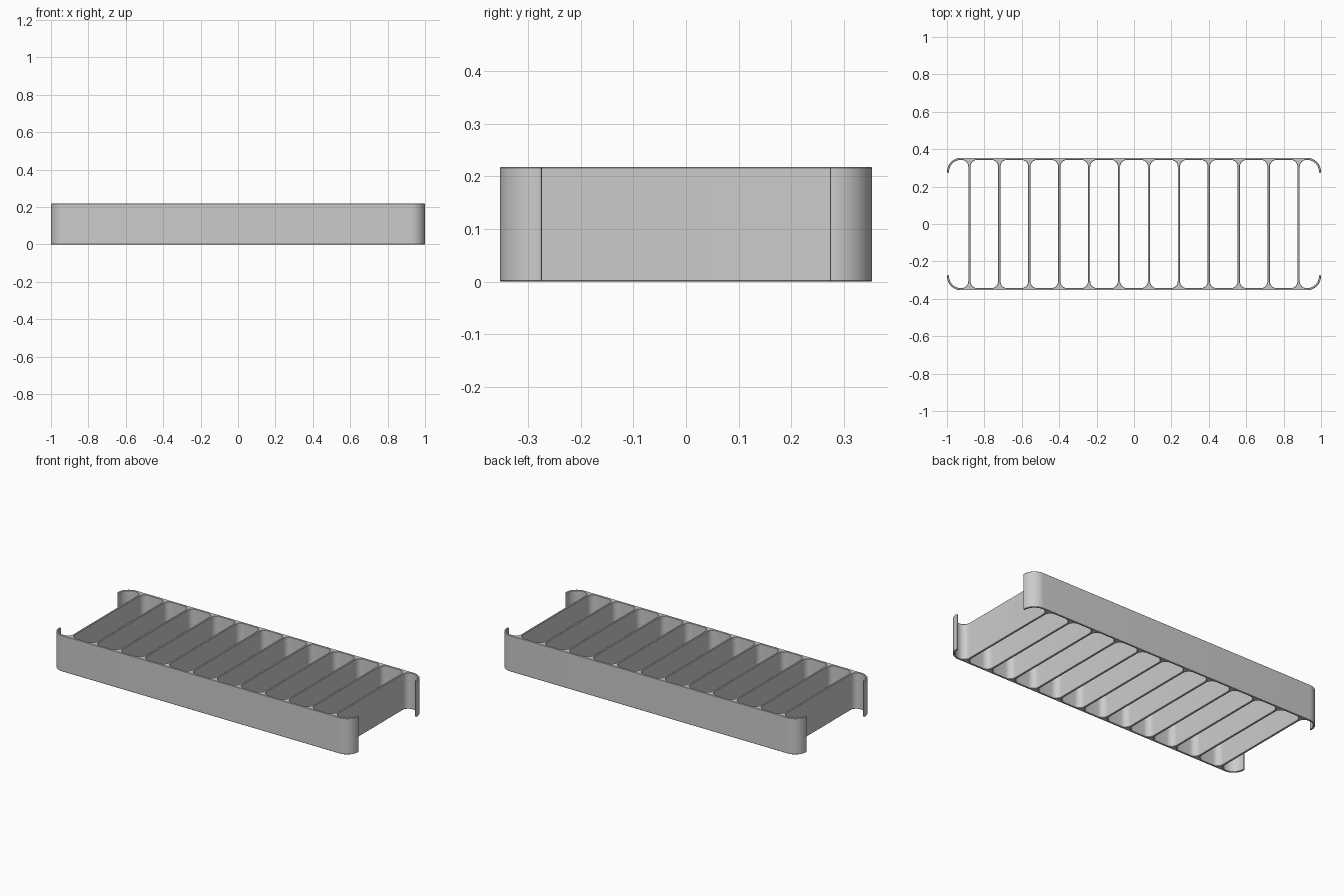
import bpy
import math

if "Cube" in bpy.data.objects:
    bpy.data.objects.remove(bpy.data.objects["Cube"])

HEIGHT = 0.218
HALF_Y = 0.354      # outer face of the long rails
WALL = 0.011        # rail thickness
DIV = 0.012         # divider thickness
PITCH = 0.16        # divider spacing
COUNT = 12          # dividers
FILLET = 0.037      # divider to rail fillet
CORNER = 0.075      # outer corner radius
EDGE = 0.002        # tiny softened rim


def arc(cx, cy, r, a0, a1, n=10):
    """Points along a circular arc, angles in degrees."""
    return [(cx + r * math.cos(math.radians(a0 + (a1 - a0) * i / n)),
             cy + r * math.sin(math.radians(a0 + (a1 - a0) * i / n)))
            for i in range(n + 1)]


inner_y = HALF_Y - WALL
end_x = (COUNT - 1) / 2 * PITCH + DIV / 2

# Quarter outline: end divider fillet, curled inner lip, rounded tip, outer corner
cx, cy = 1 - CORNER, HALF_Y - CORNER
quarter = arc(end_x + FILLET, inner_y - FILLET, FILLET, 180, 90)
quarter += arc(cx, cy, CORNER - WALL, 90, 0, 12)
quarter += arc(1 - WALL / 2, cy, WALL / 2, 180, 360, 6)[1:-1]
quarter += arc(cx, cy, CORNER, 0, 90, 12)

# Mirror the quarter into the full outline
half = quarter + [(-x, y) for x, y in reversed(quarter)]
outline = half + [(x, -y) for x, y in reversed(half)]
loops = [outline]

# Rounded open compartments between dividers
hx = (PITCH - DIV) / 2 - FILLET
hy = inner_y - FILLET
for i in range(COUNT - 1):
    x = (i - (COUNT - 2) / 2) * PITCH
    loops.append(arc(x + hx, hy, FILLET, 0, 90) + arc(x - hx, hy, FILLET, 90, 180)
                 + arc(x - hx, -hy, FILLET, 180, 270) + arc(x + hx, -hy, FILLET, 270, 360))

# Extruded profile with a fine softened rim
curve = bpy.data.curves.new("divider_rack", "CURVE")
curve.dimensions = "2D"
curve.fill_mode = "BOTH"
curve.extrude = HEIGHT / 2 - EDGE
curve.bevel_depth = EDGE
curve.bevel_resolution = 0
curve.offset = -EDGE
for pts in loops:
    s = curve.splines.new("POLY")
    s.points.add(len(pts) - 1)
    for p, (x, y) in zip(s.points, pts):
        p.co = (x, y, 0, 1)
    s.use_cyclic_u = True

rack = bpy.data.objects.new("divider_rack", curve)
bpy.context.collection.objects.link(rack)
bpy.context.view_layer.objects.active = rack
rack.select_set(True)
bpy.ops.object.convert(target="MESH")
rack = bpy.context.object
rack.name = "divider_rack"

# Weld the caps and stand the rack on the floor
bpy.ops.object.mode_set(mode="EDIT")
bpy.ops.mesh.select_all(action="SELECT")
bpy.ops.mesh.remove_doubles(threshold=0.0002)
bpy.ops.mesh.normals_make_consistent(inside=False)
bpy.ops.object.mode_set(mode="OBJECT")
for v in rack.data.vertices:
    v.co.z += HEIGHT / 2

grey = bpy.data.materials.new("grey")
grey.diffuse_color = (0.6, 0.6, 0.6, 1)
grey.use_nodes = True
grey.node_tree.nodes["Principled BSDF"].inputs["Base Color"].default_value = grey.diffuse_color
rack.data.materials.clear()
rack.data.materials.append(grey)
bpy.ops.object.shade_smooth_by_angle(angle=math.radians(30))
